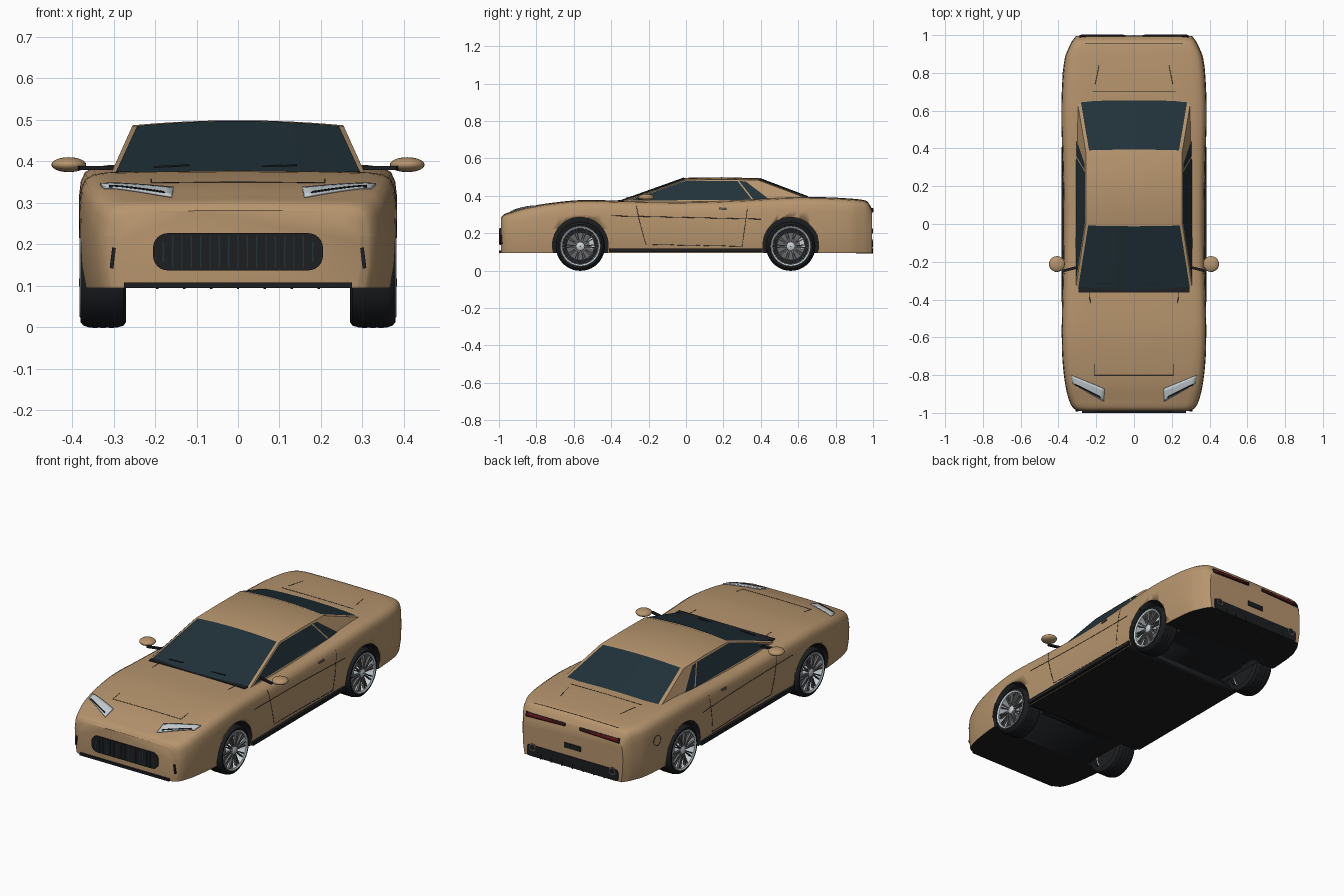
import bpy, bmesh
from math import sin, cos, pi, radians
from mathutils import Vector, Matrix
from mathutils.bvhtree import BVHTree

if "Cube" in bpy.data.objects:
    bpy.data.objects.remove(bpy.data.objects["Cube"])

def material(name, r, g, b):
    m = bpy.data.materials.new(name)
    m.diffuse_color = (r, g, b, 1)
    m.use_nodes = True
    m.node_tree.nodes["Principled BSDF"].inputs["Base Color"].default_value = m.diffuse_color
    return m

PAINT = material("tan_paint", .47, .30, .155)
DARK = material("black_trim", .012, .013, .015)
GLASS = material("tinted_glass", .015, .032, .041)
SILVER = material("silver", .58, .64, .67)
GREY = material("disc_grey", .14, .14, .145)
RED = material("tail_red", .12, .008, .01)

def finish(name, bm, mat, angle=35):
    bmesh.ops.recalc_face_normals(bm, faces=bm.faces)
    me = bpy.data.meshes.new(name)
    bm.to_mesh(me)
    bm.free()
    ob = bpy.data.objects.new(name, me)
    bpy.context.collection.objects.link(ob)
    me.materials.append(mat)
    bpy.ops.object.select_all(action='DESELECT')
    ob.select_set(True)
    bpy.context.view_layer.objects.active = ob
    bpy.ops.object.shade_smooth_by_angle(angle=radians(angle))
    return ob

def add_box(bm, loc, size, rot=0, axis='X'):
    m = Matrix.Translation(loc) @ Matrix.Rotation(rot, 4, axis) @ Matrix.Diagonal((*size, 1))
    bmesh.ops.create_cube(bm, size=1, matrix=m)

def box(name, loc, size, mat, rot=0, axis='X', round_y=0):
    bm = bmesh.new()
    add_box(bm, loc, size, rot, axis)
    if round_y:
        es = [e for e in bm.edges if abs((e.verts[0].co - e.verts[1].co).normalized().y) > .9]
        bmesh.ops.bevel(bm, geom=es, offset=round_y, segments=6, affect='EDGES', profile=.5)
    return finish(name, bm, mat)

def lathe(name, prof, loc, mat, axis='X', seg=40, closed=True):
    # prof: (offset along axis, radius)
    bm = bmesh.new()
    rings = []
    for k in range(seg):
        a = 2 * pi * k / seg
        rings.append([bm.verts.new(Vector(loc) + (Vector((d, r * cos(a), r * sin(a))) if axis == 'X'
                      else Vector((r * cos(a), d, r * sin(a))))) for d, r in prof])
    n = len(prof)
    for k in range(seg):
        p, q = rings[k], rings[(k + 1) % seg]
        for i in range(n if closed else n - 1):
            j = (i + 1) % n
            bm.faces.new((p[i], p[j], q[j], q[i]))
    return finish(name, bm, mat)

# --- body shell: lofted stations (y, half width, top height)
ST = [(-.99, .295, .282), (-.975, .322, .300), (-.93, .345, .316), (-.85, .364, .340), (-.72, .379, .362),
      (-.56, .384, .377), (-.35, .379, .374), (0, .374, .370), (.3, .378, .380), (.56, .385, .394),
      (.75, .38, .392), (.88, .366, .385), (.95, .338, .377), (.972, .325, .366), (.995, .308, .33)]
ZB = .095

def catmull(p0, p1, p2, p3, t):
    m1, m2 = (p2 - p0) / 2, (p3 - p1) / 2
    return p1 + m1 * t + (3 * (p2 - p1) - 2 * m1 - m2) * t * t + (2 * (p1 - p2) + m1 + m2) * t ** 3

fine = []
for i in range(len(ST) - 1):
    for t in (0, .25, .5, .75):
        q = [ST[max(0, min(len(ST) - 1, i + k))] for k in (-1, 0, 1, 2)]
        h = q[2][0] - q[1][0]
        def ease(c):
            # tangents scaled for uneven station spacing
            s0 = (q[2][c] - q[0][c]) / (q[2][0] - q[0][0]) * h
            s1 = (q[3][c] - q[1][c]) / (q[3][0] - q[1][0]) * h
            return catmull(q[2][c] - 2 * s0, q[1][c], q[2][c], q[1][c] + 2 * s1, t)
        fine.append((q[1][0] + h * t, ease(1), ease(2)))
fine.append(ST[-1])

bm = bmesh.new()
rings = []
for y, w, zt in fine:
    half = [(.35, zt - .001), (.62, zt - .002), (.82, zt - .004), (.91, zt - .009), (.96, zt - .021),
            (.985, zt - .043), (.996, zt - .078), (1, .22), (.992, .15), (.965, ZB)]
    sec = [(0, zt)] + [(f * w, z) for f, z in half]
    sec += [(-x, z) for x, z in reversed(sec[1:])]
    rings.append([bm.verts.new((x, y, z)) for x, z in sec])
n = len(rings[0])
for a, b in zip(rings, rings[1:]):
    for i in range(n):
        f = bm.faces.new((a[i], a[(i + 1) % n], b[(i + 1) % n], b[i]))
        if i == 10:
            f.material_index = 1
bm.faces.new(rings[0])
bm.faces.new(rings[-1])
body = finish("body_shell", bm, PAINT)
body.data.materials.append(DARK)

# --- wheel arches cut out of the body
WHEELS = [(s, y) for s in (-1, 1) for y in (-.565, .56)]
WZ = .13
for s, y in WHEELS:
    bm = bmesh.new()
    bmesh.ops.create_cone(bm, cap_ends=True, segments=48, radius1=.149, radius2=.149, depth=.28,
                          matrix=Matrix.Translation((s * .402, y, WZ + .006)) @ Matrix.Rotation(pi / 2, 4, 'Y'))
    cut = finish("arch_cutter", bm, DARK)
    cut.hide_render = True
    mod = body.modifiers.new("arch", 'BOOLEAN')
    mod.object, mod.operation, mod.solver, mod.material_mode = cut, 'DIFFERENCE', 'EXACT', 'TRANSFER'
    bpy.context.view_layer.objects.active = body
    bpy.ops.object.modifier_apply(modifier="arch")
    bpy.data.objects.remove(cut)
bpy.context.view_layer.update()
tree = BVHTree.FromObject(body, bpy.context.evaluated_depsgraph_get())

def project(p, view):
    # drop a 2D point onto the body from the top, rear, or one side (+1 / -1)
    if view == 'top':
        o, d = Vector((p[0], p[1], 1)), Vector((0, 0, -1))
    elif view == 'rear':
        o, d = Vector((p[0], 2, p[1])), Vector((0, -1, 0))
    else:
        o, d = Vector((view, p[0], p[1])), Vector((-view, 0, 0))
    co, nor, _, _ = tree.ray_cast(o, d)
    return co, nor

def lerp(a, b, t):
    return Vector(a) * (1 - t) + Vector(b) * t

def seam(name, pts, view, r=.0014):
    path = [project(lerp(a, b, k / 10), view)[0] for a, b in zip(pts, pts[1:]) for k in range(11)]
    cu = bpy.data.curves.new(name, 'CURVE')
    cu.dimensions, cu.bevel_depth, cu.bevel_resolution = '3D', r, 0
    sp = cu.splines.new('POLY')
    sp.points.add(len(path) - 1)
    for q, co in zip(sp.points, path):
        q.co = (*co, 1)
    ob = bpy.data.objects.new(name, cu)
    bpy.context.collection.objects.link(ob)
    cu.materials.append(DARK)

def decal(name, c, view, mat, lift=.003, thick=.006):
    bm = bmesh.new()
    g = []
    for i in range(9):
        row = []
        for j in range(5):
            co, nor = project(lerp(lerp(c[0], c[1], i / 8), lerp(c[3], c[2], i / 8), j / 4), view)
            row.append(bm.verts.new(co + nor * lift))
        g.append(row)
    for a, b in zip(g, g[1:]):
        for j in range(4):
            bm.faces.new((a[j], a[j + 1], b[j + 1], b[j]))
    ob = finish(name, bm, mat)
    m = ob.modifiers.new("thickness", 'SOLIDIFY')
    m.thickness, m.offset = thick, 0

# --- cabin: windscreen frame, roof, rear frame, sides
def side_x(z):
    return .309 - (z - .365) * .45

def strip(bm, rows):
    # rows: (half width, y, z, centre bulge in y, centre bulge in z)
    g = [[bm.verts.new((x * u / 6, y + by * (1 - (u / 6) ** 2), z + bz * (1 - (u / 6) ** 2)))
          for u in range(-6, 7)] for x, y, z, by, bz in rows]
    for a, b in zip(g, g[1:]):
        for j in range(12):
            bm.faces.new((a[j], a[j + 1], b[j + 1], b[j]))
    return g

bm = bmesh.new()
prof = [(-.352, .362, -.012, .004), (0, .484, -.004, .012), (.19, .487, 0, .012), (.385, .484, .004, .01), (.67, .378, .004, .008)]
g = strip(bm, [(side_x(z), y, z, by, bz) for y, z, by, bz in prof])
for k in (0, -1):
    bm.faces.new([r[k] for r in g])
finish("cabin", bm, PAINT, 20)

# --- glass
for name, rows in (("windscreen", [(.296, -.342, .371, -.012, .004), (.243, -.008, .4855, -.004, .012)]),
                   ("rear_window", [(.238, .39, .4855, .004, .01), (.282, .65, .389, .004, .008)])):
    bm = bmesh.new()
    strip(bm, rows)
    finish(name, bm, GLASS)
PANES = {"door_window": [(-.305, .374), (-.03, .47), (.0, .479), (.275, .479), (.352, .379)],
         "quarter_window": [(.284, .479), (.32, .476), (.44, .385), (.362, .379)]}
for s in (-1, 1):
    for name, pts in PANES.items():
        bm = bmesh.new()
        bm.faces.new([bm.verts.new((s * (side_x(z) + .003), y, z)) for y, z in pts])
        finish(name, bm, GLASS)
    box("wiper", (s * .13 - .03, -.315, .389), (.085, .005, .004), DARK, -.05, 'Y')
box("cowl", (0, -.348, .368), (.59, .03, .016), DARK)

# --- wheels
for s, y in WHEELS:
    c = Vector((0, y, WZ))
    X = lambda *p: [(s * d, r) for d, r in p]
    lathe("tyre", X((.27, .1), (.27, .117), (.276, .126), (.29, .13), (.36, .13), (.373, .126),
                    (.38, .117), (.38, .108), (.374, .1)), c, DARK)
    for gx in (.305, .325, .345):
        lathe("tread_rib", X((gx - .006, .128), (gx - .006, .1315), (gx + .006, .1315), (gx + .006, .128)), c, DARK)
    lathe("rim_ring", X((.30, .1), (.374, .102), (.379, .108), (.382, .105), (.378, .097), (.30, .094)), c, SILVER)
    lathe("wheel_back", X((.30, .0005), (.30, .098)), c, DARK, closed=False)
    lathe("brake_disc", X((.335, .0005), (.335, .075), (.325, .075)), c, GREY, closed=False)
    lathe("hub", X((.335, .025), (.372, .024), (.377, .017), (.379, .0005)), c, SILVER, seg=24, closed=False)
    bm = bmesh.new()
    for k in range(10):
        for da in (-.09, .09):
            a = 2 * pi * k / 10 + da
            add_box(bm, c + Vector((s * .369, .06 * cos(a), .06 * sin(a))), (.012, .08, .006), a)
    finish("spokes", bm, GREY)
    box("caliper", c + Vector((s * .343, .06, .015)), (.022, .028, .06), SILVER, .25)

# --- front face
box("grille", (0, -.985, .182), (.41, .022, .09), DARK, round_y=.036)
bm = bmesh.new()
for k in range(-8, 9):
    add_box(bm, (k * .0225, -.9965, .182), (.003, .004, .078 if abs(k) < 8 else .05))
finish("grille_slats", bm, GLASS)
box("front_lip", (0, -.975, .101), (.55, .05, .013), DARK)
seam("bonnet_front_seam", [(-.21, -.80), (.21, -.80)], 'top')
for s in (-1, 1):
    box("front_vent", (s * .302, -.982, .167), (.009, .02, .05), DARK, -s * .12, 'Y')
    decal("headlight", [(s * .332, -.80), (s * .155, -.872), (s * .16, -.938), (s * .323, -.845)], 'top', SILVER)
    decal("headlight_bar", [(s * .31, -.846), (s * .18, -.91), (s * .176, -.92), (s * .31, -.853)],
          'top', DARK, .006, .004)
    seam("bonnet_side_seam", [(s * .232, -.42), (s * .235, -.36)], 'top')
    seam("bonnet_nose_seam", [(s * .21, -.80), (s * .21, -.74)], 'top')

# --- sides
for s in (-1, 1):
    seam("door_seam", [(-.265, .345), (-.25, .27), (-.215, .14), (.30, .13), (.33, .345)], s)
    seam("waist_crease", [(-.40, .293), (.40, .275)], s)
    decal("door_handle", [(.18, .326), (.22, .328), (.22, .336), (.18, .334)], s, GREY)
    box("sill", (s * .368, -.002, .108), (.03, .82, .02), DARK)
    bm = bmesh.new()
    bmesh.ops.create_uvsphere(bm, u_segments=24, v_segments=14, radius=1,
                              matrix=Matrix.Translation((s * .408, -.212, .392)) @ Matrix.Diagonal((.042, .042, .018, 1)))
    finish("mirror", bm, PAINT)
    box("mirror_stalk", (s * .343, -.24, .384), (.085, .014, .01), DARK, s * -.25, 'Z')
seam("fuel_flap", [(.79 + .028 * cos(k * pi / 10), .27 + .028 * sin(k * pi / 10)) for k in range(21)], -1)

# --- rear
seam("boot_seam", [(-.22, .70), (.22, .70)], 'top')
seam("boot_edge_seam", [(-.26, .957), (.26, .957)], 'top')
for s in (-1, 1):
    seam("boot_side_seam", [(s * .205, .74), (s * .185, .84)], 'top')
    decal("tail_light_frame", [(s * .045, .318), (s * .287, .31), (s * .287, .332), (s * .045, .332)], 'rear', DARK)
    decal("tail_light", [(s * .055, .320), (s * .28, .314), (s * .28, .328), (s * .055, .329)], 'rear', RED, .006, .004)
    lathe("exhaust", [(.96, .02), (1.0, .02), (1.0, .015), (.96, .015)], (s * .245, 0, .145), GREY, 'Y', 24)
box("number_plate", (0, .994, .212), (.1, .01, .028), DARK)
box("diffuser", (0, .95, .126), (.56, .096, .062), DARK, round_y=.014)
bm = bmesh.new()
for k in range(-3, 4):
    add_box(bm, (k * .065, .955, .105), (.006, .09, .026))
finish("diffuser_fins", bm, DARK)
